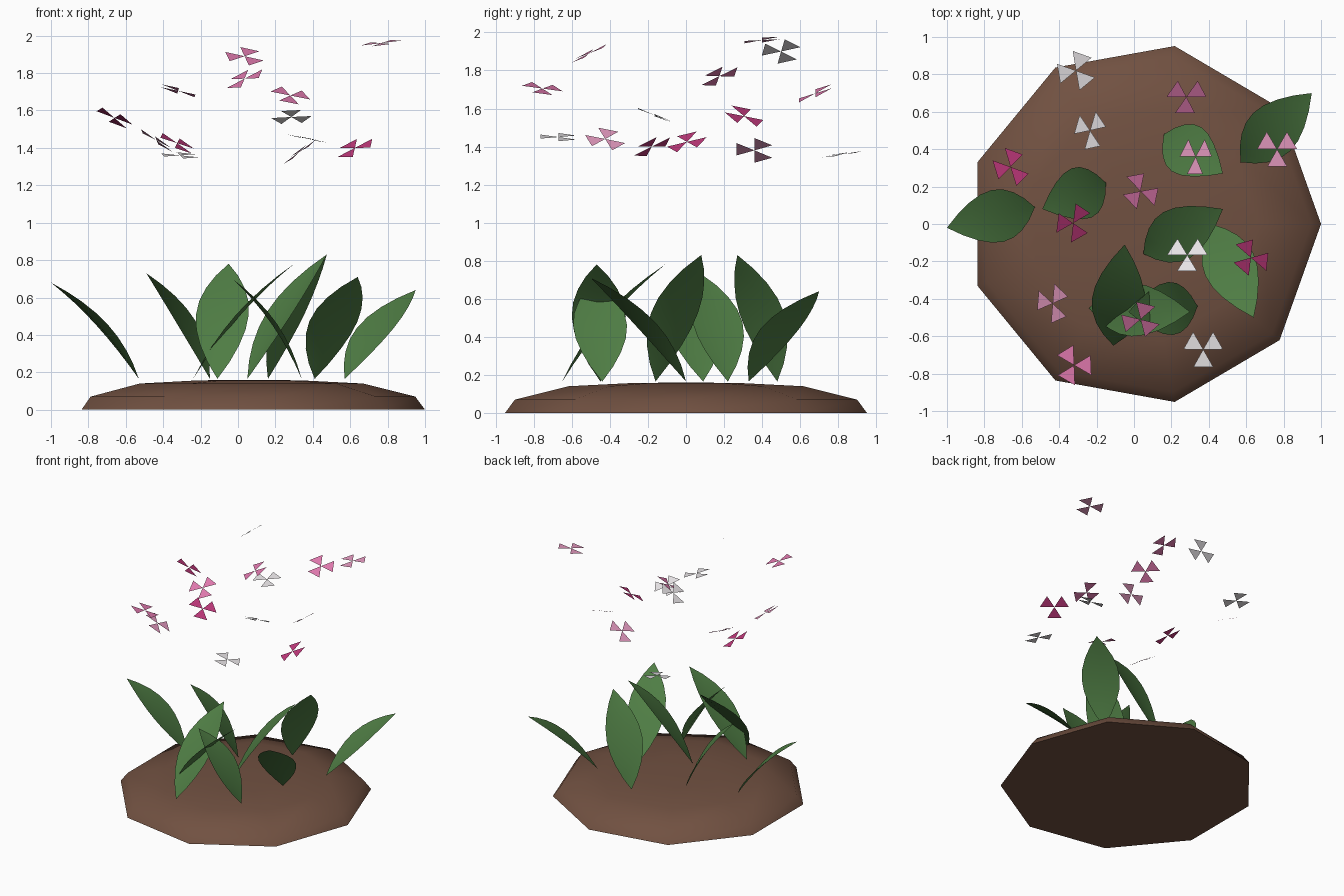
import bpy, math
from mathutils import Vector

if "Cube" in bpy.data.objects:
    bpy.data.objects.remove(bpy.data.objects["Cube"])


def material(name, rgb):
    m = bpy.data.materials.new(name)
    m.diffuse_color = (*rgb, 1)
    m.use_nodes = True
    m.node_tree.nodes["Principled BSDF"].inputs["Base Color"].default_value = m.diffuse_color
    return m


SOIL = material("soil brown", (0.165, 0.082, 0.053))
GREEN = material("leaf green", (0.078, 0.205, 0.058))
WHITE = material("white", (0.87, 0.84, 0.86))
BLUSH = material("light pink", (0.80, 0.33, 0.54))
PINK = material("pink", (0.74, 0.19, 0.42))
MAGENTA = material("magenta", (0.53, 0.04, 0.20))


def build(name, verts, faces, mat, smooth=False):
    me = bpy.data.meshes.new(name)
    me.from_pydata([tuple(v) for v in verts], [], faces)
    me.update()
    me.materials.append(mat)
    for p in me.polygons:
        p.use_smooth = smooth and len(p.vertices) < 5
    ob = bpy.data.objects.new(name, me)
    bpy.context.collection.objects.link(ob)
    return ob


# Nine-sided soil mound: rings from the rim to the crown
SIDES = 9
verts, faces = [], []
rings = [(1.0, 0.0), (0.945, 0.07), (0.65, 0.14), (0.3, 0.157)]
for r, z in rings:
    for i in range(SIDES):
        a = math.tau * i / SIDES
        verts.append((0.053 + 0.947 * r * math.cos(a), 0.966 * r * math.sin(a), z))
verts.append((0.053, 0, 0.16))
for k in range(len(rings) - 1):
    for i in range(SIDES):
        j = (i + 1) % SIDES
        a, b = k * SIDES, (k + 1) * SIDES
        faces.append((a + i, a + j, b + j, b + i))
top = (len(rings) - 1) * SIDES
for i in range(SIDES):
    faces.append((top + i, top + (i + 1) % SIDES, len(verts) - 1))
faces.append(tuple(reversed(range(SIDES))))
build("soil_mound", verts, faces, SOIL, True)


# Leaves: pointed blades, bowed along the length and folded at the midrib
def leaf(name, base, tip, half=0.142, bow=0.035, fold=0.015, rows=8):
    base, tip = Vector(base), Vector(tip)
    d = tip - base
    side = Vector((d.y, -d.x, 0)).normalized()
    up = side.cross(d).normalized()
    if up.z < 0:
        up.negate()
        side.negate()
    verts, faces = [base], []
    for k in range(1, rows):
        t = k / rows
        s = math.sin(math.pi * t)
        mid = base + d * t + up * bow * 4 * t * (1 - t)
        w = half * s ** 0.9
        for c in (-1, 0, 1):
            verts.append(mid + side * w * c + up * fold * s * abs(c))
    verts.append(tip)
    last = len(verts) - 1
    for c in (0, 1):
        faces.append((0, 2 + c, 1 + c))
        for k in range(rows - 2):
            a = 1 + 3 * k + c
            faces.append((a, a + 1, a + 4, a + 3))
        faces.append((last - 3 + c, last - 2 + c, last))
    build(name, verts, faces, GREEN, True)


leaves = [  # base x, y, then tip x, y, z
    (-0.53, 0.09, -1.00, -0.02, 0.68),
    (-0.15, 0.22, -0.49, 0.08, 0.73),
    (0.16, 0.48, 0.475, 0.27, 0.83),
    (0.57, 0.33, 0.95, 0.70, 0.64),
    (0.05, -0.16, 0.475, 0.08, 0.83),
    (0.41, 0.00, 0.64, -0.50, 0.71),
    (-0.11, -0.65, -0.05, -0.11, 0.78),
    (0.34, -0.44, -0.03, -0.47, 0.70),
    (-0.24, -0.45, 0.30, -0.47, 0.78),
]
for n, (bx, by, tx, ty, tz) in enumerate(leaves, 1):
    leaf(f"leaf_{n}", (bx, by, 0.165), (tx, ty, tz))


# Floating blossoms: three triangular petals on a tilted plane
def blossom(name, centre, slope_x, slope_y, turn, mat, r=0.108):
    n = Vector((-slope_x, -slope_y, 1)).normalized()
    u = Vector((1, 0, slope_x)).normalized()
    v = n.cross(u)
    verts, faces = [], []
    for k in range(3):
        a = math.radians(turn + 120 * k)
        k0 = len(verts)
        verts.append(Vector(centre))
        for da in (-0.52, 0.52):
            verts.append(Vector(centre) + r * (u * math.cos(a + da) + v * math.sin(a + da)))
        faces.append((k0, k0 + 1, k0 + 2))
    build(name, verts, faces, mat)


blossoms = [  # centre x, y, z, slopes along x and y, turn, colour
    (-0.31, 0.82, 1.36, -0.05, 0.15, 70, WHITE),
    (-0.235, 0.50, 1.90, 0.75, 0.0, 40, WHITE),
    (-0.66, 0.305, 1.56, -0.5, -0.35, 70, MAGENTA),
    (0.035, 0.175, 1.77, 0.45, 0.40, 100, PINK),
    (-0.325, 0.005, 1.425, -0.5, 0.30, 60, MAGENTA),
    (0.28, 0.68, 1.68, -0.2, 0.45, 30, PINK),
    (0.33, 0.36, 1.38, 0.75, -0.1, -90, BLUSH),
    (0.765, 0.40, 1.96, 0.12, 0.12, -90, BLUSH),
    (0.285, -0.165, 1.565, 0.05, -0.4, -90, WHITE),
    (0.625, -0.18, 1.40, 0.40, 0.45, 105, MAGENTA),
    (-0.435, -0.425, 1.44, -0.65, -0.15, 50, BLUSH),
    (0.035, -0.51, 1.89, -0.1, 0.5, 75, PINK),
    (-0.32, -0.755, 1.705, -0.3, -0.15, 0, PINK),
    (0.37, -0.67, 1.45, -0.2, -0.03, -90, WHITE),
]
for n, (x, y, z, sx, sy, turn, mat) in enumerate(blossoms, 1):
    blossom(f"blossom_{n}", (x, y, z), sx, sy, turn, mat)
